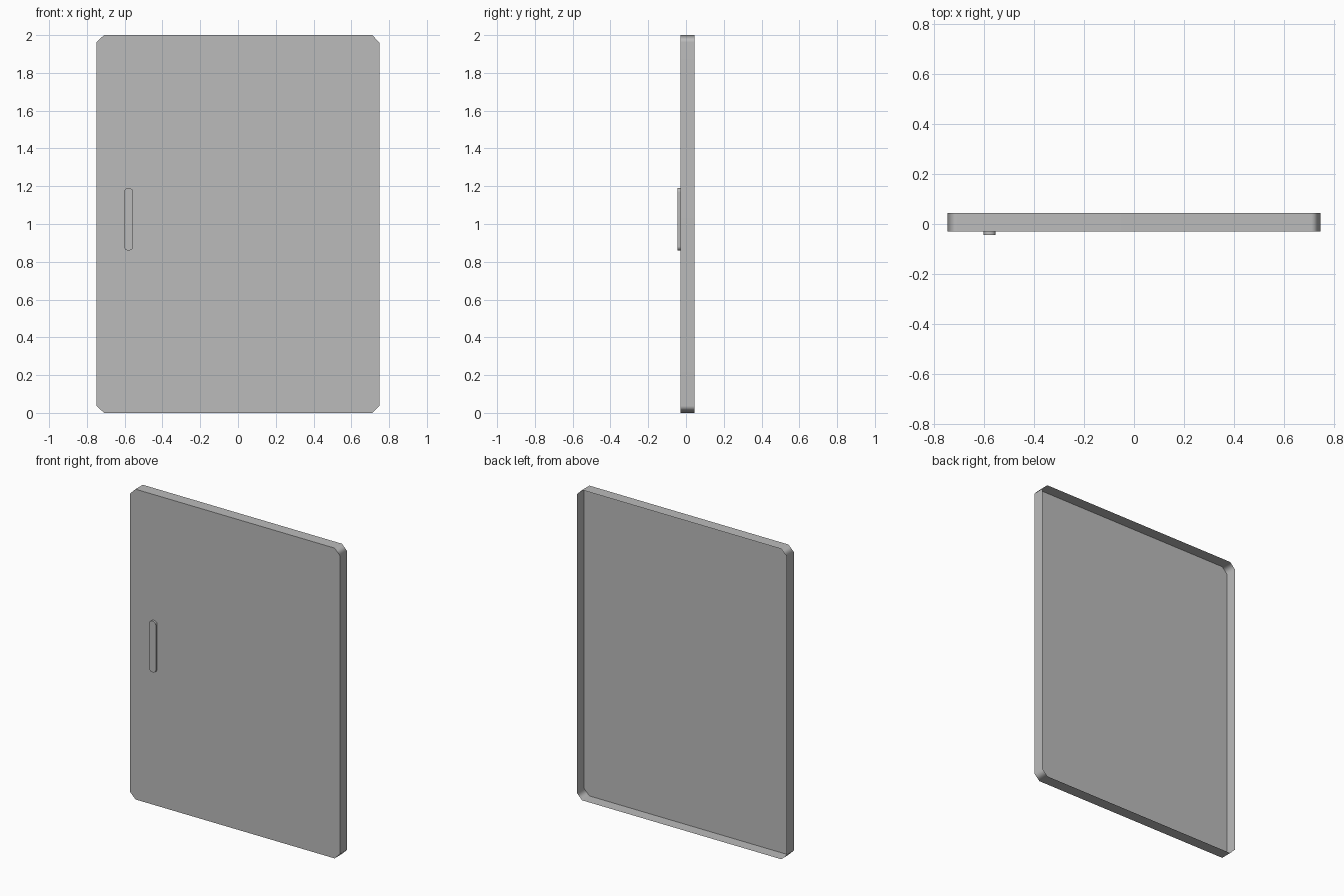
import bpy, bmesh, math

cube = bpy.data.objects.get("Cube")
if cube:
    bpy.data.objects.remove(cube, do_unlink=True)

grey = bpy.data.materials.new("plain_grey")
grey.use_nodes = True
colour = (0.5, 0.5, 0.5, 1)
grey.diffuse_color = colour
grey.node_tree.nodes["Principled BSDF"].inputs["Base Color"].default_value = colour


def rounded_outline(cx, cz, half_w, half_h, radius, segments):
    """Counter-clockwise x, z outline as seen from the front."""
    points = []
    for quarter, (sx, sz) in enumerate([(1, 1), (-1, 1), (-1, -1), (1, -1)]):
        for i in range(segments + 1):
            a = math.radians(90) * (quarter + i / segments)
            points.append((cx + sx * (half_w - radius) + radius * math.cos(a),
                           cz + sz * (half_h - radius) + radius * math.sin(a)))
    return points


def open_tray(name, outline, front, back):
    """Flat front face with a thin rim running back, open behind."""
    bm = bmesh.new()
    near = [bm.verts.new((x, front, z)) for x, z in outline]
    far = [bm.verts.new((x, back, z)) for x, z in outline]
    bm.faces.new(near)
    for i in range(len(outline)):
        j = (i + 1) % len(outline)
        bm.faces.new((near[j], near[i], far[i], far[j]))
    mesh = bpy.data.meshes.new(name)
    bm.to_mesh(mesh)
    bm.free()
    mesh.materials.append(grey)
    obj = bpy.data.objects.new(name, mesh)
    bpy.context.collection.objects.link(obj)
    bpy.ops.object.select_all(action="DESELECT")
    obj.select_set(True)
    bpy.context.view_layer.objects.active = obj
    bpy.ops.object.shade_smooth_by_angle(angle=math.radians(50))
    # Large rim faces stay flat while the corners blend between them
    weighted = obj.modifiers.new("Weighted normals", "WEIGHTED_NORMAL")
    weighted.keep_sharp = True
    return obj


# Door panel with chamfered corners, hollow at the back
open_tray("door_panel", rounded_outline(0, 1, 0.748, 1, 0.038, 1), -0.03, 0.044)

# Slim raised handle on the front
open_tray("door_handle", rounded_outline(-0.579, 1.025, 0.024, 0.165, 0.021, 4), -0.044, -0.03)
